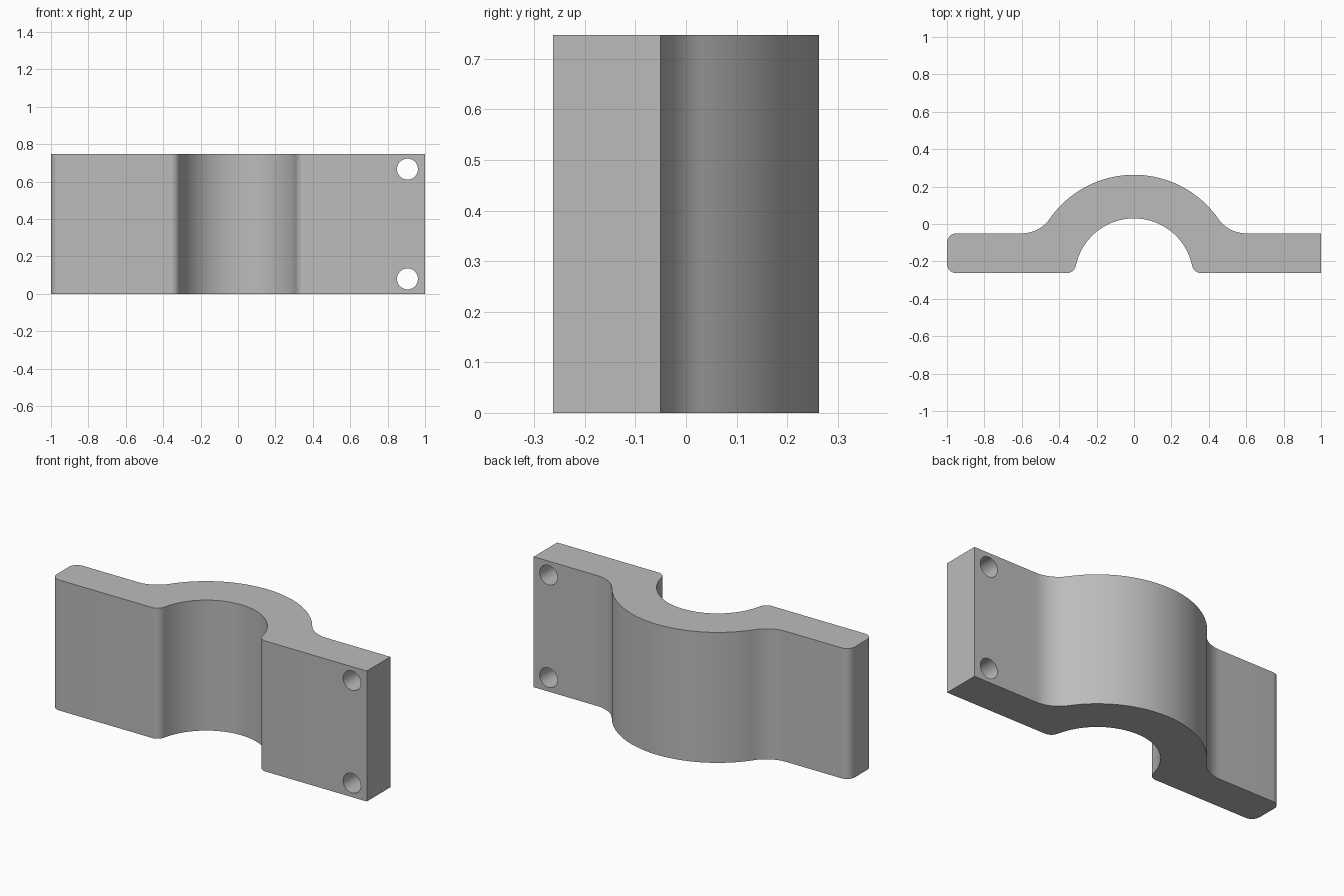
import bpy
import bmesh
from math import atan2, cos, sin, pi

cube = bpy.data.objects.get("Cube")
if cube:
    bpy.data.objects.remove(cube, do_unlink=True)

HEIGHT = 0.747
FRONT, BACK = -0.263, -0.05        # faces of the flat flanges
CENTRE_Y = -0.287                  # common centre of both saddle arcs
INNER_R, OUTER_R = 0.317, 0.55
CORNER_R = 0.05
ROOT = (0.6, 0.132)                # centre of the outer blend
ROOT_R = ROOT[1] - BACK
LIP = (0.36, FRONT + CORNER_R)     # centre of the inner blend

grey = bpy.data.materials.new("grey")
grey.use_nodes = True
colour = (0.5, 0.5, 0.5, 1)
grey.diffuse_color = colour
grey.node_tree.nodes["Principled BSDF"].inputs["Base Color"].default_value = colour


def arc(cx, cy, r, start, end, steps):
    angles = [start + (end - start) * i / steps for i in range(steps + 1)]
    return [(cx + r * cos(a), cy + r * sin(a)) for a in angles]


def mirrored(points):
    return [(-x, y) for x, y in reversed(points)]


# Saddle outline, counter-clockwise from the right front corner
root_angle = atan2(ROOT[1] - CENTRE_Y, ROOT[0])
lip_angle = atan2(LIP[1] - CENTRE_Y, LIP[0])
root_blend = arc(*ROOT, ROOT_R, -pi / 2, root_angle - pi, 12)
crown = arc(0, CENTRE_Y, OUTER_R, root_angle, pi - root_angle, 48)
bore = arc(0, CENTRE_Y, INNER_R, pi - lip_angle, lip_angle, 48)
lip_blend = arc(*LIP, CORNER_R, pi + lip_angle, 3 * pi / 2, 10)

outline = [(1, FRONT), (1, BACK)]
outline += root_blend + crown[1:-1] + mirrored(root_blend)
outline += arc(CORNER_R - 1, BACK - CORNER_R, CORNER_R, pi / 2, pi, 8)
outline += arc(CORNER_R - 1, FRONT + CORNER_R, CORNER_R, pi, 3 * pi / 2, 8)
outline += mirrored(lip_blend) + bore[1:-1] + lip_blend

# Extruded clamp body
bm = bmesh.new()
base = bm.faces.new([bm.verts.new((x, y, 0)) for x, y in outline])
top = bmesh.ops.extrude_face_region(bm, geom=[base])
bmesh.ops.translate(bm, vec=(0, 0, HEIGHT),
                    verts=[v for v in top["geom"] if isinstance(v, bmesh.types.BMVert)])
bmesh.ops.recalc_face_normals(bm, faces=bm.faces)
mesh = bpy.data.meshes.new("clamp_saddle")
bm.to_mesh(mesh)
bm.free()
mesh.materials.append(grey)
body = bpy.data.objects.new("clamp_saddle", mesh)
bpy.context.collection.objects.link(body)

# Bolt holes through the right flange
for z in (0.08, HEIGHT - 0.08):
    bpy.ops.mesh.primitive_cylinder_add(vertices=40, radius=0.056, depth=0.5,
                                        location=(0.906, (FRONT + BACK) / 2, z),
                                        rotation=(pi / 2, 0, 0))
    cutter = bpy.context.object
    cutter.name = "hole_cutter"
    cutter.data.materials.append(grey)
    cutter.hide_render = True
    hole = body.modifiers.new("bolt_hole", "BOOLEAN")
    hole.operation = "DIFFERENCE"
    hole.solver = "EXACT"
    hole.object = cutter
    bpy.ops.object.select_all(action="DESELECT")
    bpy.context.view_layer.objects.active = body
    body.select_set(True)
    bpy.ops.object.modifier_apply(modifier=hole.name)
    bpy.data.objects.remove(cutter, do_unlink=True)

bpy.ops.object.shade_smooth_by_angle(angle=pi / 6)
